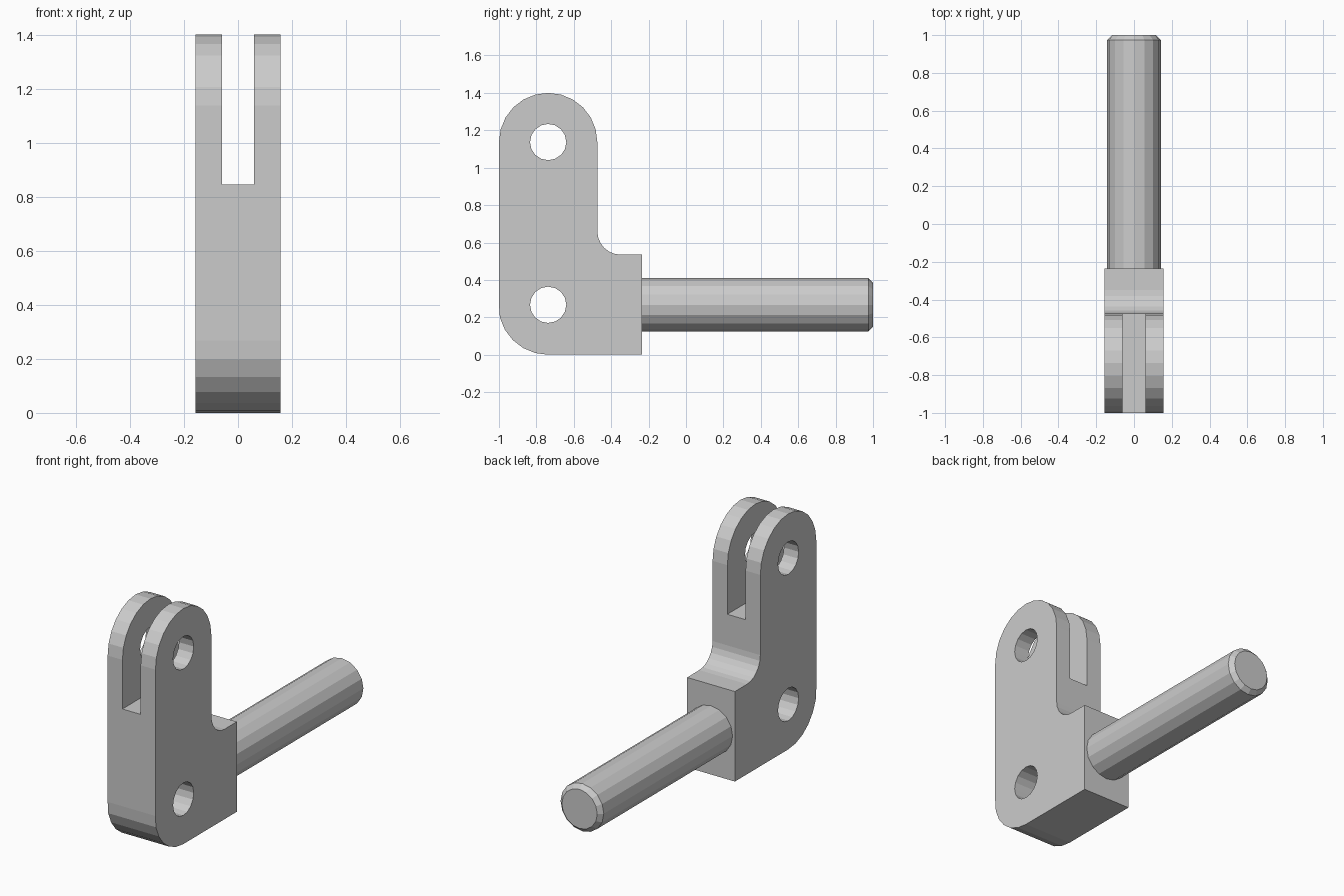
import bpy
import bmesh
from math import sin, cos, pi, radians
from mathutils import Matrix

cube = bpy.data.objects.get("Cube")
if cube:
    bpy.data.objects.remove(cube, do_unlink=True)

HALF_WIDTH = 0.157
ARM_Y, TOP_Z, LOW_Z = -0.737, 1.137, 0.267   # arm axis and pin centres
ARM_R = 0.263
FOOT_END, FOOT_TOP = -0.235, 0.535
FILLET = 0.125

steel = bpy.data.materials.new("grey steel")
steel.use_nodes = True
steel.diffuse_color = (0.6, 0.6, 0.6, 1)
steel.node_tree.nodes["Principled BSDF"].inputs["Base Color"].default_value = (0.6, 0.6, 0.6, 1)


def make_object(name, bm):
    bmesh.ops.recalc_face_normals(bm, faces=bm.faces)
    mesh = bpy.data.meshes.new(name)
    bm.to_mesh(mesh)
    bm.free()
    mesh.materials.append(steel)
    obj = bpy.data.objects.new(name, mesh)
    bpy.context.collection.objects.link(obj)
    return obj


def arc(cy, cz, r, start, end, steps):
    angles = [radians(start + (end - start) * i / steps) for i in range(steps + 1)]
    return [(cy + r * cos(a), cz + r * sin(a)) for a in angles]


def cylinder(bm, radius, length, matrix, sides):
    bmesh.ops.create_cone(bm, cap_ends=True, segments=sides, radius1=radius,
                          radius2=radius, depth=length, matrix=matrix)


def cut(target, name, bm):
    cutter = make_object(name, bm)
    cutter.hide_render = True
    mod = target.modifiers.new(name, 'BOOLEAN')
    mod.operation = 'DIFFERENCE'
    mod.solver = 'EXACT'
    mod.object = cutter
    bpy.context.view_layer.objects.active = target
    bpy.ops.object.modifier_apply(modifier=name)
    bpy.data.objects.remove(cutter, do_unlink=True)


# L-shaped body: rounded arm, filleted inner corner, square foot
outline = [(FOOT_END, 0), (FOOT_END, FOOT_TOP)]
outline += arc(ARM_Y + ARM_R + FILLET, FOOT_TOP + FILLET, FILLET, 270, 180, 6)
outline += arc(ARM_Y, TOP_Z, ARM_R, 0, 180, 12)
outline += arc(ARM_Y, LOW_Z, LOW_Z, 180, 270, 6)
bm = bmesh.new()
face = bm.faces.new([bm.verts.new((-HALF_WIDTH, max(y, -1), z)) for y, z in outline])
extruded = bmesh.ops.extrude_face_region(bm, geom=[face], use_keep_orig=True)
bmesh.ops.translate(bm, vec=(2 * HALF_WIDTH, 0, 0),
                    verts=[v for v in extruded["geom"] if isinstance(v, bmesh.types.BMVert)])
body = make_object("clevis_body", bm)

# Pin holes through the arm
bm = bmesh.new()
for z in (TOP_Z, LOW_Z):
    cylinder(bm, 0.097, 1, Matrix.Translation((0, ARM_Y, z)) @ Matrix.Rotation(pi / 2, 4, 'Y'), 16)
cut(body, "pin_holes", bm)

# Slot that splits the arm into a fork
bm = bmesh.new()
bmesh.ops.create_cube(bm, size=1, matrix=Matrix.Translation((0, ARM_Y, 1.345))
                      @ Matrix.Diagonal((0.12, 0.8, 1, 1)))
cut(body, "fork_slot", bm)

# Round shank with a chamfered tip
start = FOOT_END - 0.01
bm = bmesh.new()
cylinder(bm, 0.142, 1 - start,
         Matrix.Translation((0, (1 + start) / 2, LOW_Z)) @ Matrix.Rotation(-pi / 2, 4, 'X'), 16)
tip = [e for e in bm.edges if all(v.co.y > 0.99 for v in e.verts)]
bmesh.ops.bevel(bm, geom=tip, offset=0.025, segments=1, affect='EDGES')
make_object("shank", bm)
